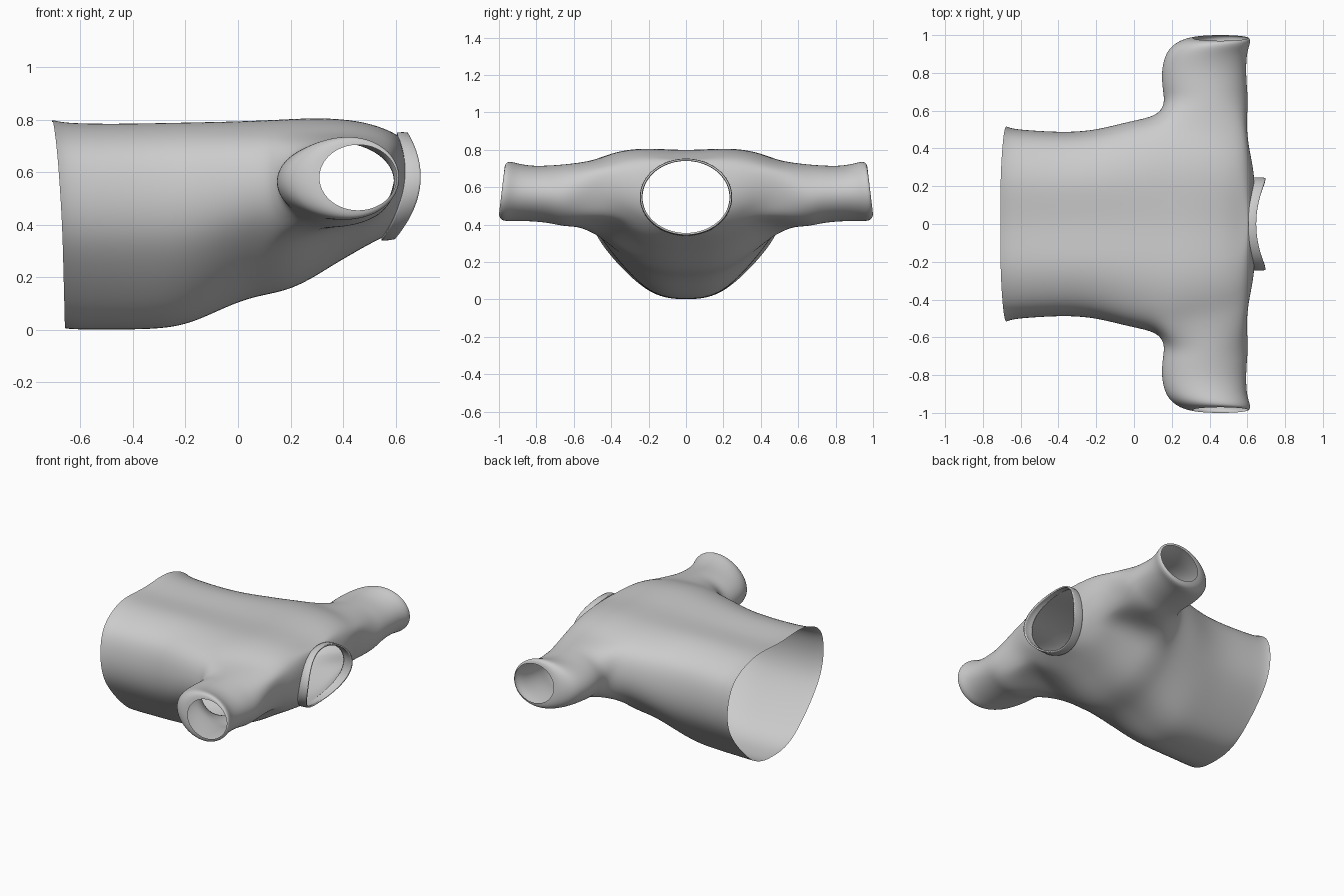
import bpy, bmesh
from math import sin, cos, pi

if "Cube" in bpy.data.objects:
    bpy.data.objects.remove(bpy.data.objects["Cube"])

# Half cross-section of the torso, belly centre to back centre (u: width, v: height)
SECTION = [(0, 0), (.2, .005), (.4, .05), (.6, .16), (.8, .30), (.95, .44), (1, .58),
           (.99, .70), (.95, .80), (.87, .88), (.7, .95), (.42, 1), (0, .965)]
N = len(SECTION)


def ring(xb, xt, xs, w, zb, zt, e):
    """Half ring: x at belly / back, extra x at side, width, z range, blend to ellipse."""
    pts = []
    for i, (u, v) in enumerate(SECTION):
        t = pi * i / (N - 1)
        u += (sin(t) - u) * e
        v += (.5 - .5 * cos(t) - v) * e
        pts.append((xb + (xt - xb) * v + xs * u * u, w * u, zb + (zt - zb) * v))
    return pts


def finish(name, bm, levels, thickness=0):
    loose = [v for v in bm.verts if not v.link_faces]
    bmesh.ops.delete(bm, geom=loose, context='VERTS')
    bmesh.ops.recalc_face_normals(bm, faces=bm.faces)
    for f in bm.faces:
        f.smooth = True
    me = bpy.data.meshes.new(name)
    bm.to_mesh(me)
    bm.free()
    ob = bpy.data.objects.new(name, me)
    bpy.context.collection.objects.link(ob)
    m = ob.modifiers.new("mirror", 'MIRROR')
    m.use_axis = (False, True, False)
    m.use_clip = True
    m = ob.modifiers.new("smooth", 'SUBSURF')
    m.levels = m.render_levels = levels
    if thickness:
        m = ob.modifiers.new("thickness", 'SOLIDIFY')
        m.thickness = thickness
        m.offset = 0
    return ob


# Torso rings from hem to neckline
BODY = [
    (-.66, -.71, .015, .52, .005, .81, 0),
    (-.63, -.66, .01, .505, 0, .798, 0),
    (-.5, -.5, 0, .495, 0, .795, 0),
    (-.35, -.35, 0, .488, 0, .797, 0),
    (-.2, -.2, 0, .50, .012, .80, 0),
    (-.05, -.05, 0, .54, .085, .802, 0),
    (.05, .05, 0, .56, .122, .805, 0),
    (.13, .13, 0, .585, .137, .808, 0),
    (.21, .21, 0, .59, .158, .812, 0),
    (.29, .30, 0, .57, .20, .815, 0),
    (.36, .40, .02, .55, .245, .81, 0),
    (.42, .49, .04, .52, .28, .795, .03),
    (.48, .56, .06, .48, .315, .768, .1),
    (.525, .595, .06, .33, .338, .752, .5),
    (.55, .61, .055, .235, .35, .742, 1),
]
A, B = 7, 12      # ring range of the armhole
LO, HI = 4, 9     # row range of the armhole

bm = bmesh.new()
rows = [[bm.verts.new(p) for p in ring(*r)] for r in BODY]
for j in range(len(rows) - 1):
    for i in range(N - 1):
        if not (A <= j < B and LO <= i < HI):
            bm.faces.new((rows[j][i], rows[j + 1][i], rows[j + 1][i + 1], rows[j][i + 1]))

# Sleeve grown out of the armhole loop: y, x range, z range
loop = ([rows[j][LO] for j in range(A, B)] + [rows[B][i] for i in range(LO, HI)]
        + [rows[j][HI] for j in range(B, A, -1)] + [rows[A][i] for i in range(HI, LO, -1)])
SLEEVE = [
    (.64, .165, .605, .385, .722),
    (.72, .150, .598, .408, .716),
    (.82, .145, .592, .418, .712),
    (.91, .170, .598, .420, .725),
    (.955, .215, .615, .418, .738),
    (.98, .270, .615, .430, .730),
    (.985, .310, .605, .455, .705),
]
prev = loop
n = len(loop)
for y, x0, x1, z0, z1 in SLEEVE:
    cur = []
    for k in range(n):
        a = 2 * pi * k / n - .75 * pi
        c, s = cos(a) * 1.015, sin(a) * 1.015
        cur.append(bm.verts.new(((x0 + x1) / 2 + (x1 - x0) / 2 * c,
                                 y - .015 * s * (y > .9),
                                 (z0 + z1) / 2 + (z1 - z0) / 2 * s)))
    for k in range(n):
        q = (k + 1) % n
        bm.faces.new((prev[k], prev[q], cur[q], cur[k]))
    prev = cur
finish("shirt_body_and_sleeves", bm, 3)

# Collar band standing round the neckline
COLLAR = [
    (.545, .605, .055, .243, .342, .748, 1),
    (.57, .625, .065, .246, .343, .751, 1),
    (.595, .645, .075, .242, .348, .748, 1),
]
bm = bmesh.new()
rows = [[bm.verts.new(p) for p in ring(*r)] for r in COLLAR]
for a, b in zip(rows, rows[1:]):
    for i in range(N - 1):
        bm.faces.new((a[i], b[i], b[i + 1], a[i + 1]))
finish("collar_band", bm, 2, .01)
